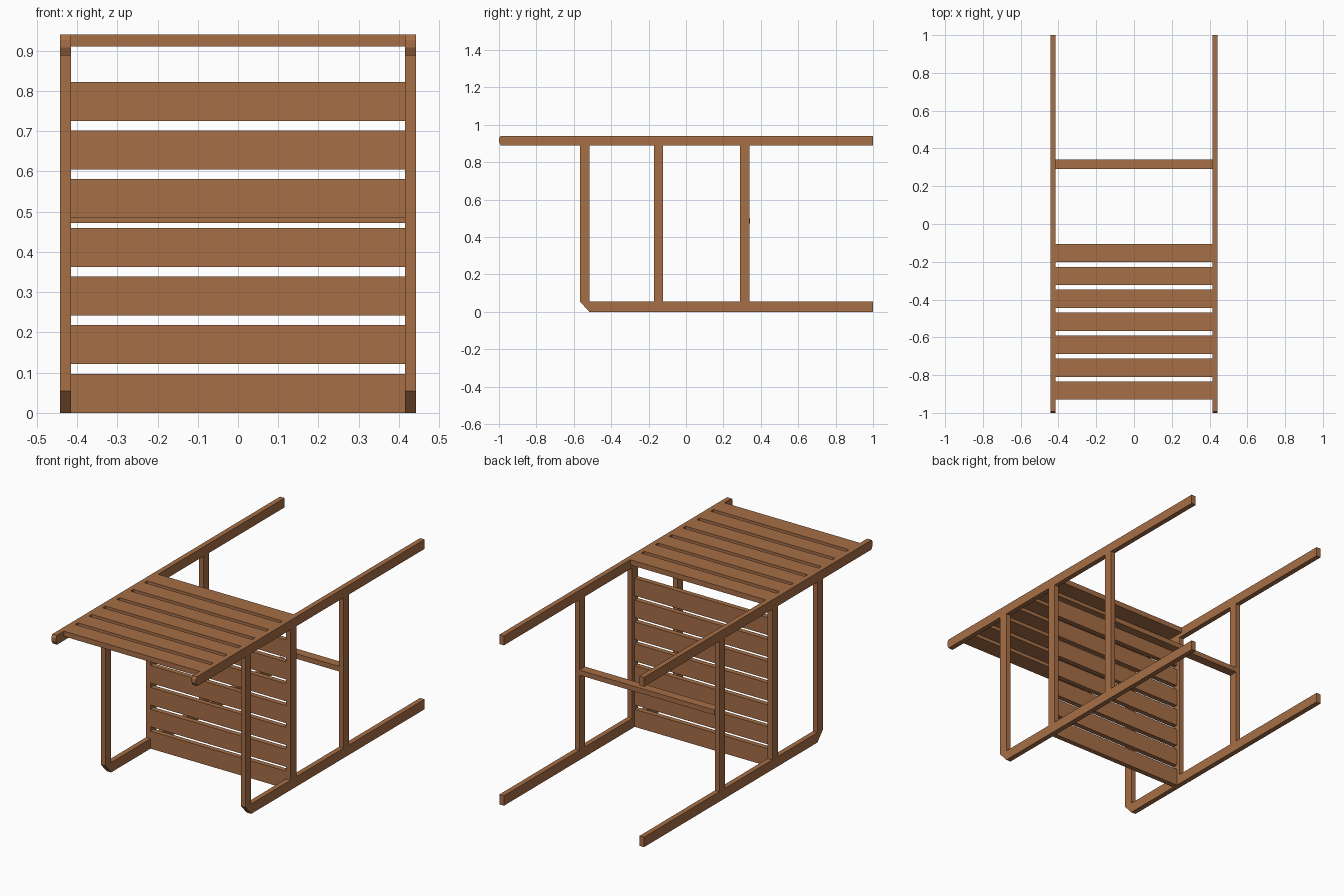
import bpy, bmesh

if "Cube" in bpy.data.objects:
    bpy.data.objects.remove(bpy.data.objects["Cube"])

wood = bpy.data.materials.new("brown_wood")
wood.diffuse_color = (0.38, 0.158, 0.061, 1)
wood.use_nodes = True
wood.node_tree.nodes["Principled BSDF"].inputs["Base Color"].default_value = wood.diffuse_color

X0, X1 = 0.415, 0.443   # inner and outer face of the side frames


def prism(name, profile, x0, x1):
    """Extrude a (y, z) profile from x0 to x1."""
    bm = bmesh.new()
    face = bm.faces.new([bm.verts.new((x0, y, z)) for y, z in profile])
    ext = bmesh.ops.extrude_face_region(bm, geom=[face])["geom"]
    bmesh.ops.translate(bm, vec=(x1 - x0, 0, 0),
                        verts=[g for g in ext if isinstance(g, bmesh.types.BMVert)])
    bmesh.ops.recalc_face_normals(bm, faces=bm.faces)
    me = bpy.data.meshes.new(name)
    bm.to_mesh(me)
    bm.free()
    me.materials.append(wood)
    ob = bpy.data.objects.new(name, me)
    bpy.context.collection.objects.link(ob)
    return ob


def box(name, y0, y1, z0, z1, x0, x1):
    return prism(name, [(y0, z0), (y1, z0), (y1, z1), (y0, z1)], x0, x1)


# side frames
for side, a, b in (("left", -X1, -X0), ("right", X0, X1)):
    # handle rail with a slightly blunted front tip
    prism(side + "_handle_rail",
          [(-0.99, 0.888), (1, 0.888), (1, 0.94), (-0.992, 0.94), (-1, 0.927), (-1, 0.908)], a, b)
    # ground rail with the sloped front corner
    prism(side + "_ground_rail",
          [(-0.517, 0), (1, 0), (1, 0.055), (-0.567, 0.055)], a, b)
    # uprights
    for name, y in (("front_post", -0.567), ("middle_post", -0.172), ("back_post", 0.29)):
        box(f"{side}_{name}", y, y + 0.05, 0.055, 0.888, a, b)

# tabletop slats and upright panel slats
for i in range(7):
    y = -0.93 + i * 0.1213
    box(f"top_slat_{i + 1}", y, y + 0.097, 0.911, 0.94, -X0, X0)
    z = i * 0.121
    box(f"panel_slat_{i + 1}", -0.172, -0.144, z, z + 0.097, -X0, X0)

# cross bar between the back posts
box("cross_bar", 0.292, 0.342, 0.472, 0.50, -X0, X0)
